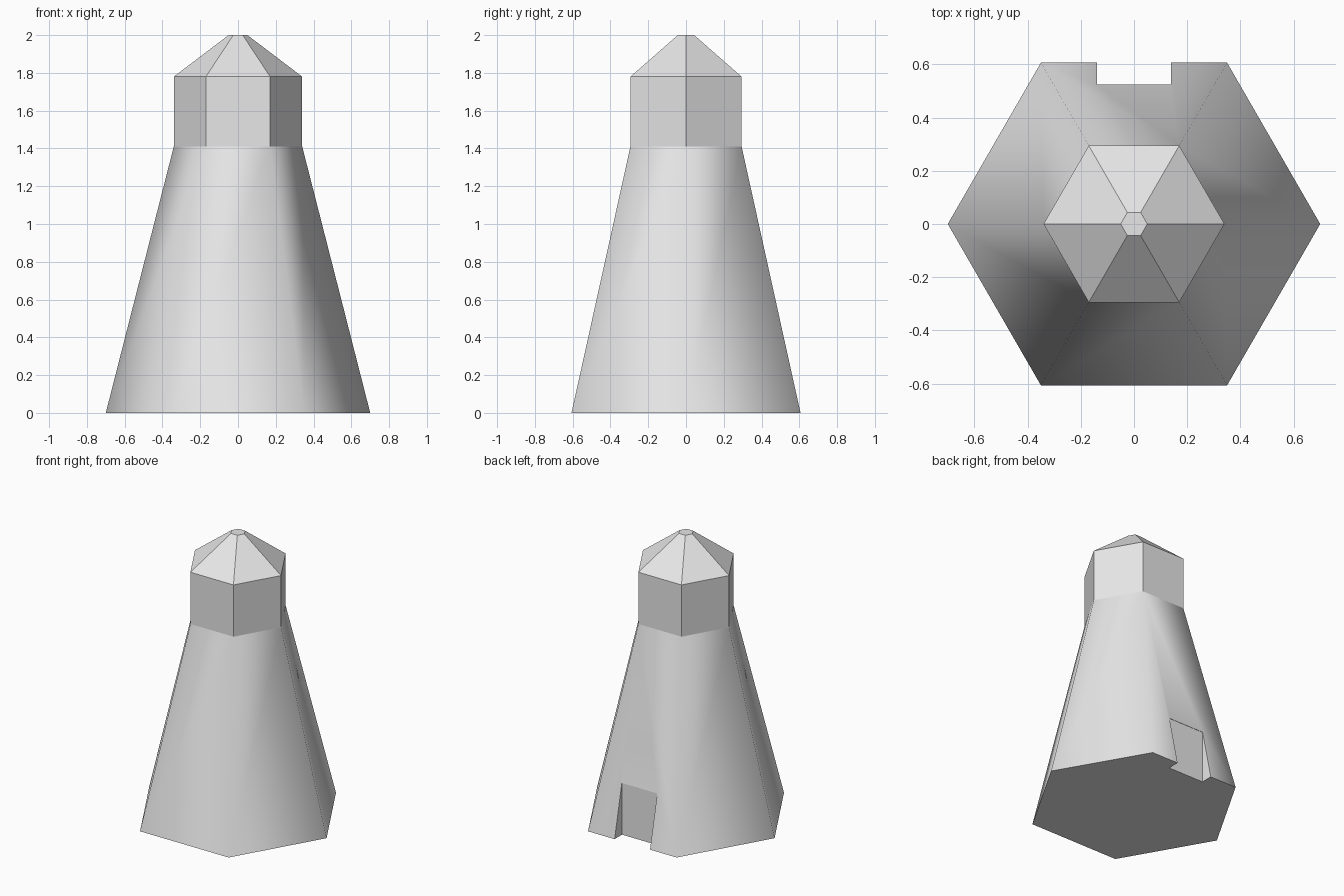
import bpy, bmesh
from math import cos, sin, pi, radians

old = bpy.data.objects.get("Cube")
if old:
    bpy.data.objects.remove(old, do_unlink=True)

GREY = (0.8, 0.8, 0.8, 1)
stone = bpy.data.materials.new("pale_grey")
stone.use_nodes = True
stone.diffuse_color = GREY
stone.node_tree.nodes["Principled BSDF"].inputs["Base Color"].default_value = GREY


def hex_stack(name, rings, base=False, top=False):
    """Six-sided column through (radius, height) rings."""
    bm = bmesh.new()
    loops = [[bm.verts.new((r * cos(i * pi / 3), r * sin(i * pi / 3), z))
              for i in range(6)] for r, z in rings]
    for low, high in zip(loops, loops[1:]):
        for i in range(6):
            j = (i + 1) % 6
            bm.faces.new((low[i], low[j], high[j], high[i]))
    if base:
        bm.faces.new(loops[0][::-1])
    if top:
        bm.faces.new(loops[-1])
    mesh = bpy.data.meshes.new(name)
    bm.to_mesh(mesh)
    bm.free()
    mesh.materials.append(stone)
    obj = bpy.data.objects.new(name, mesh)
    bpy.context.collection.objects.link(obj)
    return obj


# Tapered tower, lantern room and blunt roof
tower = hex_stack("tower", [(0.70, 0), (0.34, 1.41)], base=True, top=True)
hex_stack("lantern_room", [(0.34, 1.41), (0.34, 1.78)])
hex_stack("roof", [(0.34, 1.78), (0.05, 2.0)], top=True)

# Doorway recess cut into the back wall
inner, height, width = 0.522, 0.37, 0.28
bpy.ops.mesh.primitive_cube_add(size=1, location=(0, inner + 0.25, height - 0.5))
cutter = bpy.context.object
cutter.name = "doorway_cutter"
cutter.scale = (width, 0.5, 1)
cutter.data.materials.append(stone)
cutter.hide_render = True
bpy.context.view_layer.update()

cut = tower.modifiers.new("doorway", "BOOLEAN")
cut.operation = "DIFFERENCE"
cut.solver = "EXACT"
cut.object = cutter
bpy.ops.object.select_all(action="DESELECT")
tower.select_set(True)
bpy.context.view_layer.objects.active = tower
bpy.ops.object.modifier_apply(modifier=cut.name)
bpy.data.objects.remove(cutter, do_unlink=True)

# Blend the tower corners while the doorway and rims stay crisp
bpy.ops.object.shade_smooth_by_angle(angle=radians(59.5))
